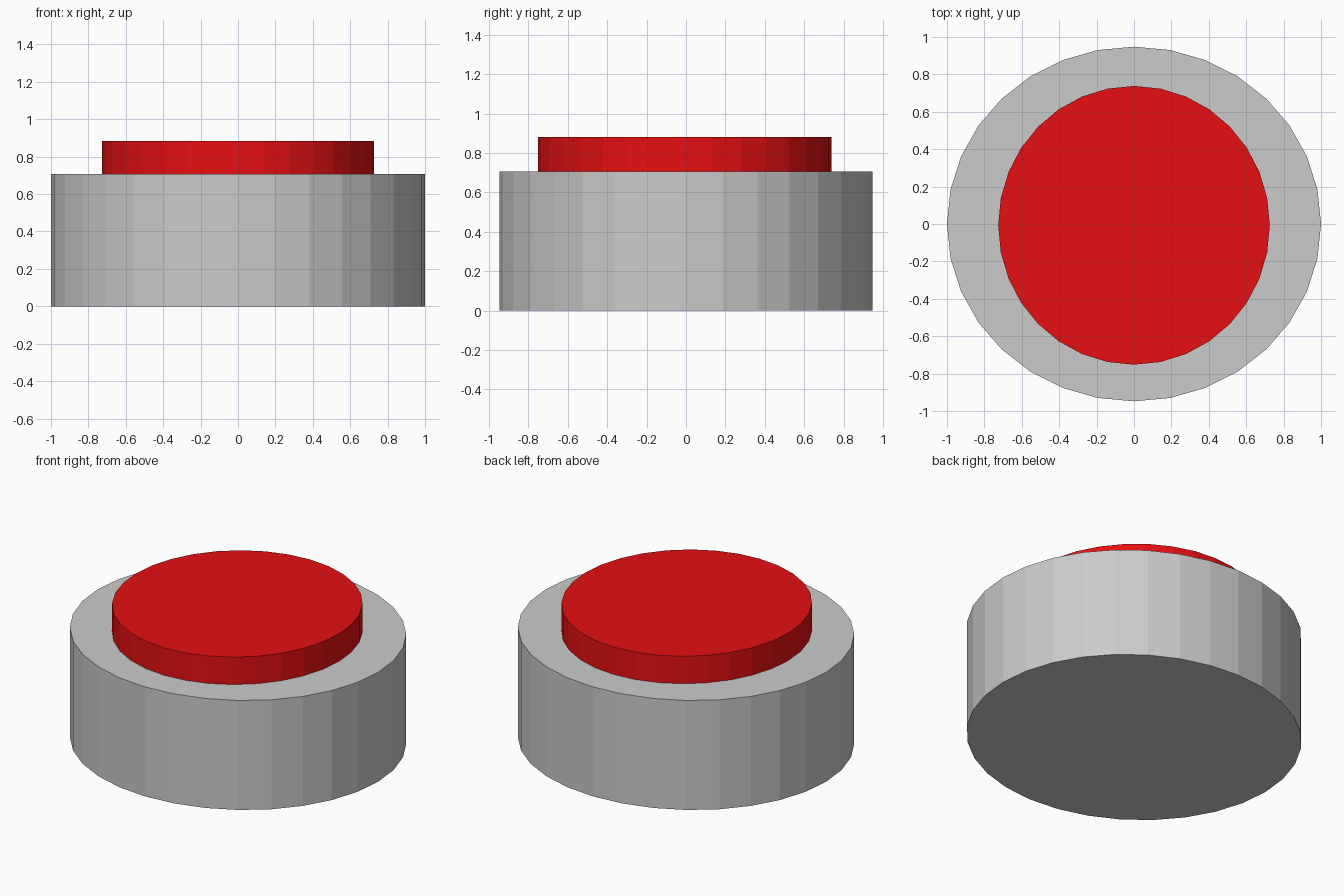
import bpy

if "Cube" in bpy.data.objects:
    bpy.data.objects.remove(bpy.data.objects["Cube"])


def flat_material(name, color):
    mat = bpy.data.materials.new(name)
    mat.diffuse_color = (*color, 1.0)
    mat.use_nodes = True
    mat.node_tree.nodes["Principled BSDF"].inputs["Base Color"].default_value = mat.diffuse_color
    return mat


def oval_drum(name, rx, ry, y, z0, z1, mat):
    """Flat-sided 32-gon drum with an oval outline."""
    bpy.ops.mesh.primitive_cylinder_add(
        vertices=32, radius=1, depth=1, location=(0, y, (z0 + z1) / 2))
    obj = bpy.context.object
    obj.name = name
    obj.scale = (rx, ry, z1 - z0)
    bpy.ops.object.transform_apply(location=False, rotation=False, scale=True)
    obj.data.materials.append(mat)
    return obj


grey = flat_material("housing grey", (0.60, 0.60, 0.60))
red = flat_material("button red", (0.79, 0.005, 0.006))

# Housing
oval_drum("housing", 1.0, 0.948, 0.0, 0.0, 0.706, grey)

# Push button, seated slightly into the housing
oval_drum("push_button", 0.726, 0.745, -0.007, 0.69, 0.883, red)
